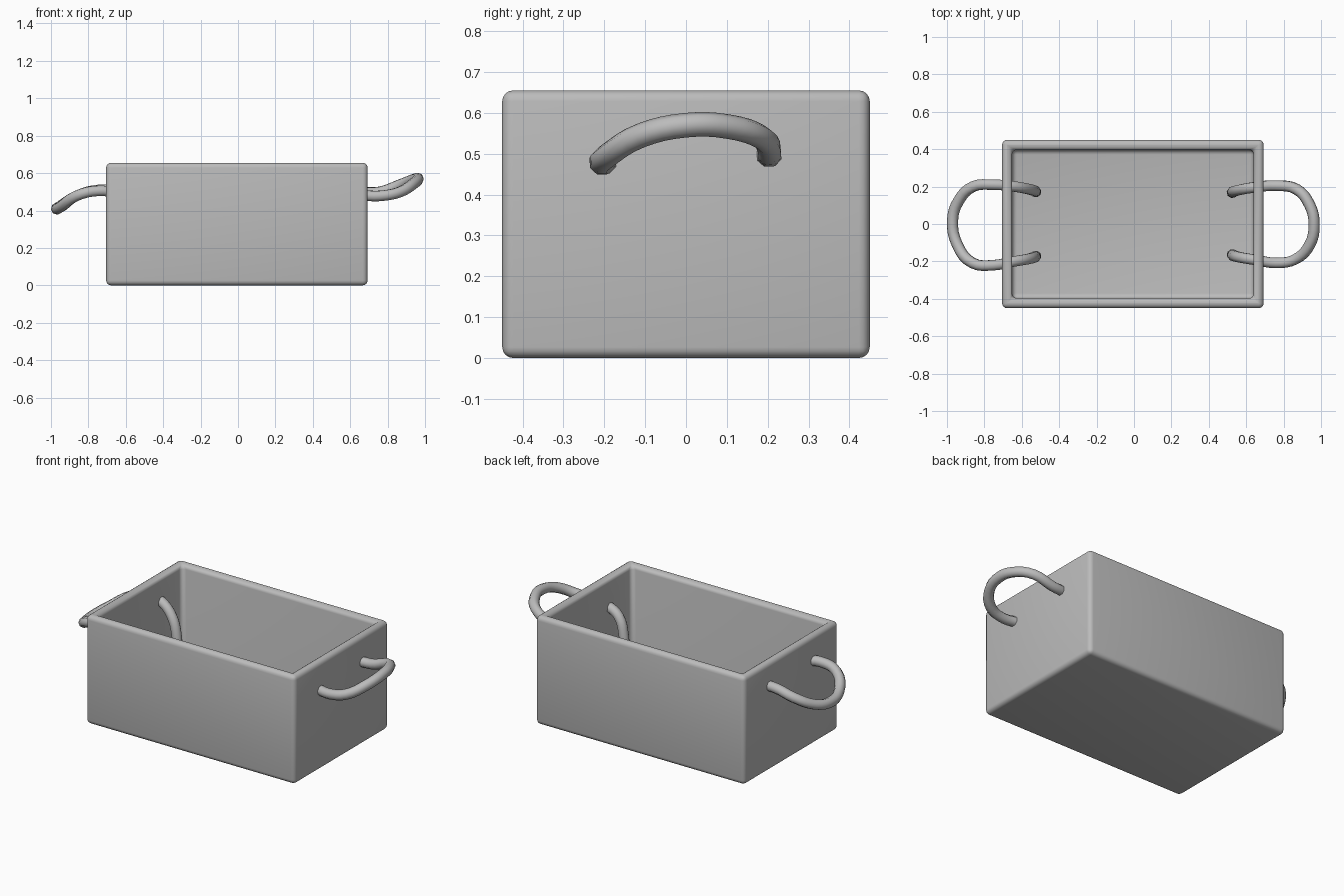
import bpy, bmesh
from mathutils import Vector

if "Cube" in bpy.data.objects:
    bpy.data.objects.remove(bpy.data.objects["Cube"])

grey = bpy.data.materials.new("plain_grey")
grey.diffuse_color = (0.5, 0.5, 0.5, 1)
grey.use_nodes = True
grey.node_tree.nodes["Principled BSDF"].inputs["Base Color"].default_value = grey.diffuse_color


def finish(obj):
    obj.data.materials.append(grey)
    bpy.ops.object.select_all(action='DESELECT')
    obj.select_set(True)
    bpy.context.view_layer.objects.active = obj


# Open crate: solid block whose top is inset and sunk to make walls and floor
X0, X1, Y, H, WALL, FLOOR = -0.705, 0.693, 0.45, 0.655, 0.075, 0.075
bm = bmesh.new()
bmesh.ops.create_cube(bm, size=1)
for v in bm.verts:
    v.co = Vector((X1 if v.co.x > 0 else X0, Y if v.co.y > 0 else -Y, H if v.co.z > 0 else 0))
top = max(bm.faces, key=lambda f: f.calc_center_median().z)
bmesh.ops.inset_region(bm, faces=[top], thickness=WALL)
sunk = bmesh.ops.extrude_face_region(bm, geom=[top])
for v in [g for g in sunk['geom'] if isinstance(g, bmesh.types.BMVert)]:
    v.co.z = FLOOR
if top.is_valid:
    bmesh.ops.delete(bm, geom=[top], context='FACES_ONLY')
bmesh.ops.recalc_face_normals(bm, faces=bm.faces)
mesh = bpy.data.meshes.new("crate")
bm.to_mesh(mesh)
bm.free()
crate = bpy.data.objects.new("crate", mesh)
bpy.context.collection.objects.link(crate)
finish(crate)
bevel = crate.modifiers.new("soft_edges", 'BEVEL')
bevel.width, bevel.segments, bevel.limit_method = 0.028, 4, 'ANGLE'
bpy.ops.object.modifier_apply(modifier=bevel.name)
bpy.ops.object.shade_smooth_by_angle(angle=0.7)


# Rope handles: loop outside the wall, both ends hang down inside
def rope(name, points, radius):
    curve = bpy.data.curves.new(name, 'CURVE')
    curve.dimensions = '3D'
    curve.bevel_depth, curve.bevel_resolution = radius, 2
    curve.use_fill_caps = True
    curve.resolution_u = 4
    s = curve.splines.new('BEZIER')
    s.bezier_points.add(len(points) - 1)
    for p, co in zip(s.bezier_points, points):
        p.co = co
        p.handle_left_type = p.handle_right_type = 'AUTO'
    obj = bpy.data.objects.new(name, curve)
    bpy.context.collection.objects.link(obj)
    finish(obj)
    bpy.ops.object.convert(target='MESH')
    bpy.ops.object.shade_smooth_by_angle(angle=0.8)


def tail(side, y, z):
    return [(side * 0.525, y * 0.82, 0.2), (side * 0.535, y * 0.85, 0.34),
            (side * 0.575, y * 0.9, 0.44), (side * 0.65, y * 0.96, z)]


right_loop = [(0.76, -0.208, 0.478), (0.86, -0.19, 0.497), (0.94, -0.11, 0.545),
              (0.963, 0.0, 0.57), (0.94, 0.1, 0.567), (0.87, 0.185, 0.54),
              (0.76, 0.205, 0.5)]
left_loop = [(-0.75, -0.22, 0.505), (-0.86, -0.21, 0.48), (-0.945, -0.11, 0.42),
             (-0.97, 0.02, 0.41), (-0.94, 0.12, 0.43), (-0.86, 0.2, 0.48),
             (-0.75, 0.21, 0.51)]
rope("right_rope_handle", tail(1, -0.2, 0.475) + right_loop + tail(1, 0.205, 0.49)[::-1], 0.03)
rope("left_rope_handle", tail(-1, -0.21, 0.49) + left_loop + tail(-1, 0.21, 0.5)[::-1], 0.03)
